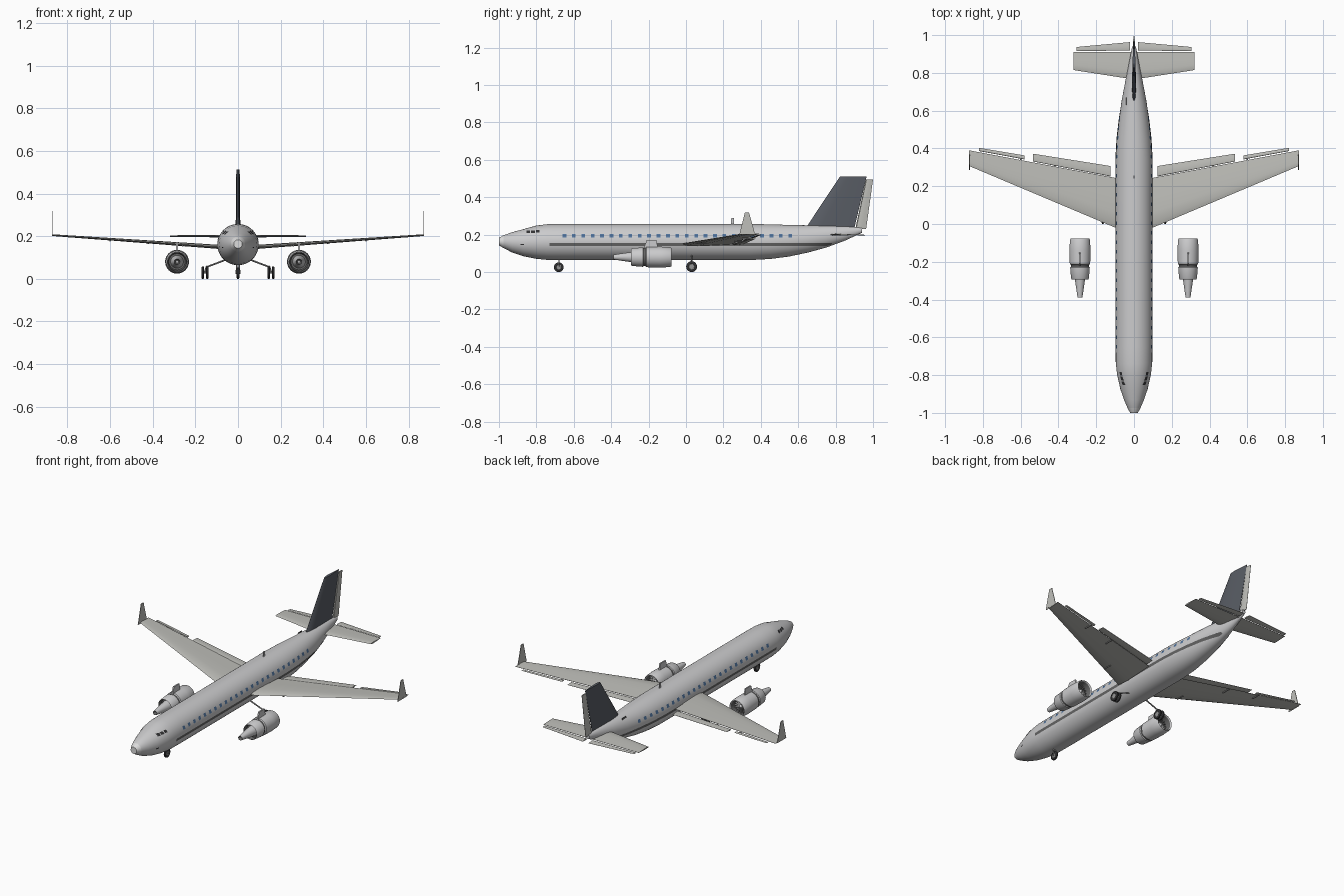
import bpy, bmesh, math
from mathutils import Vector, Matrix

if "Cube" in bpy.data.objects:
    bpy.data.objects.remove(bpy.data.objects["Cube"], do_unlink=True)


def material(name, r, g, b):
    m = bpy.data.materials.new(name)
    m.use_nodes = True
    m.diffuse_color = (r, g, b, 1)
    m.node_tree.nodes["Principled BSDF"].inputs["Base Color"].default_value = (r, g, b, 1)
    return m


BODY = material("body light grey", 0.6, 0.6, 0.61)
WING = material("wing warm grey", 0.52, 0.52, 0.49)
FIN = material("fin slate", 0.1, 0.11, 0.13)
NOSE = material("nose pale grey", 0.72, 0.72, 0.72)
GLASS = material("window blue", 0.08, 0.17, 0.33)
STRIPE = material("stripe dark grey", 0.13, 0.13, 0.13)
DARK = material("tyre black", 0.03, 0.03, 0.032)
METAL = material("metal grey", 0.3, 0.3, 0.3)


def finish(name, bm, *mats, angle=35, fix=True):
    if fix:
        bmesh.ops.recalc_face_normals(bm, faces=bm.faces)
    me = bpy.data.meshes.new(name)
    bm.to_mesh(me)
    bm.free()
    for m in mats:
        me.materials.append(m)
    ob = bpy.data.objects.new(name, me)
    bpy.context.collection.objects.link(ob)
    bpy.ops.object.select_all(action='DESELECT')
    ob.select_set(True)
    bpy.context.view_layer.objects.active = ob
    bpy.ops.object.shade_smooth_by_angle(angle=math.radians(angle))
    return ob


def loft(bm, rings, cap=True):
    """Skin closed rings of equal length; returns side faces ring by ring."""
    vs = [[bm.verts.new(p) for p in ring] for ring in rings]
    n = len(vs[0])
    bands = [[bm.faces.new((a[i], a[(i + 1) % n], b[(i + 1) % n], b[i])) for i in range(n)]
             for a, b in zip(vs, vs[1:])]
    if cap:
        bands.append([bm.faces.new(vs[0]), bm.faces.new(vs[-1])])
    return bands


# Fuselage stations: y, half width, bottom z, top z
STATIONS = [(-1.0, .02, .143, .183), (-.975, .034, .128, .197), (-.93, .053, .105, .213),
            (-.87, .073, .085, .229), (-.8, .089, .071, .249), (-.74, .096, .065, .256),
            (-.65, .097, .064, .257), (.34, .097, .064, .257), (.45, .091, .07, .255),
            (.55, .08, .083, .252), (.65, .066, .104, .25), (.75, .047, .131, .248),
            (.85, .027, .168, .244), (.94, .01, .21, .238)]


def station(y):
    for a, b in zip(STATIONS, STATIONS[1:]):
        if y <= b[0]:
            t = (y - a[0]) / (b[0] - a[0])
            return [p + (q - p) * t for p, q in zip(a, b)]
    return STATIONS[-1]


def skin(side, y, z, lift=.002):
    """Point just outside the fuselage side at a given y and z."""
    _, w, lo, hi = station(y)
    h = (hi - lo) / 2
    s = max(-.9, min(.95, (z - lo - h) / h))
    return Vector((side * (w * math.sqrt(1 - s * s) + lift), y, lo + h + s * h))


bm = bmesh.new()
rings = []
for y, w, lo, hi in STATIONS:
    rings.append([(w * math.cos(k * math.tau / 48), y,
                   (lo + hi) / 2 + (hi - lo) / 2 * math.sin(k * math.tau / 48)) for k in range(48)])
loft(bm, rings)
for f in bm.faces:
    if f.calc_center_median().y < -.975:
        f.material_index = 1
finish("fuselage", bm, BODY, NOSE)


def patch(bm, side, y0, y1, z0, z1, steps=1):
    """Thin painted panel that follows the fuselage skin."""
    rows = []
    for i in range(steps + 1):
        y = y0 + (y1 - y0) * i / steps
        rows.append([bm.verts.new(skin(side, y, z)) for z in (z0, z1)])
    for a, b in zip(rows, rows[1:]):
        quad = (a[0], b[0], b[1], a[1])
        bm.faces.new(quad if side > 0 else quad[::-1])


# Cabin windows, cockpit panes and side stripes
cabin, cockpit, stripe = bmesh.new(), bmesh.new(), bmesh.new()
for s in (-1, 1):
    for i in range(25):
        y = -.65 + i * .0503
        patch(cabin, s, y - .01, y + .01, .184, .203)
    for i in range(3):
        y = -.853 + i * .025
        patch(cockpit, s, y, y + .02, .208 + i * .002, .221 + i * .002)
    patch(cockpit, s, -.885, -.865, .144, .15)
    patch(stripe, s, -.73, .78, .14, .156, 60)
finish("cabin_windows", cabin, GLASS, fix=False)
finish("cockpit_windows", cockpit, DARK, fix=False)
finish("side_stripes", stripe, STRIPE, fix=False)


# Chord fraction and thickness fraction round an airfoil
AIRFOIL = [(0, 0), (.08, .35), (.3, .5), (.65, .3), (1, .05), (1, -.05), (.65, -.3), (.3, -.5), (.08, -.35)]


def foil(name, mat, root, tip, upright=False):
    """Blade between two sections given as span, leading y, trailing y, height, thickness."""
    rings = []
    for span, y0, y1, z, t in (root, tip):
        ring = []
        for c, k in AIRFOIL:
            y = y0 + (y1 - y0) * c
            ring.append((z + k * t, y, span) if upright else (span, y, z + k * t))
        rings.append(ring)
    bm = bmesh.new()
    loft(bm, rings)
    return finish(name, bm, mat, angle=30)


def lathe(name, center, profile, mats, dark=(), sides=32, axis='Y'):
    """Spin a profile of (distance along axis, radius) points."""
    bm = bmesh.new()
    rings = []
    for d, r in profile:
        ring = []
        for k in range(sides):
            u, v = r * math.cos(k * math.tau / sides), r * math.sin(k * math.tau / sides)
            offset = (u, d, v) if axis == 'Y' else (d, u, v)
            ring.append(Vector(center) + Vector(offset))
        rings.append(ring)
    bands = loft(bm, rings)
    for i in dark:
        for f in bands[i]:
            f.material_index = 1
    return finish(name, bm, *mats)


def rod(name, a, b, radius, mat):
    a, b = Vector(a), Vector(b)
    bm = bmesh.new()
    turn = (b - a).to_track_quat('Z', 'Y').to_matrix().to_4x4()
    bmesh.ops.create_cone(bm, cap_ends=True, segments=10, radius1=radius, radius2=radius,
                          depth=(b - a).length, matrix=Matrix.Translation((a + b) / 2) @ turn)
    return finish(name, bm, mat)


def plate(name, mat, x, outline, thick):
    """Upright plate with a (y, z) outline."""
    bm = bmesh.new()
    loft(bm, [[(x + d, y, z) for y, z in outline] for d in (-thick / 2, thick / 2)])
    return finish(name, bm, mat)


def wheel(name, x, y, z, r, w):
    lathe(name, (x, y, z), [(-w * .4, r * .5), (-w * .5, r * .55), (-w * .5, r * .85), (-w * .3, r),
                            (w * .3, r), (w * .5, r * .85), (w * .5, r * .55), (w * .4, r * .5)],
          (DARK, METAL), (0, 6, 7), 20, 'X')


# Fin and rudder
foil("tail_fin", FIN, (.235, .64, .90, 0, .022), (.512, .824, .966, 0, .016), True)
foil("rudder", WING, (.23, .905, .963, 0, .012), (.495, .962, 1.0, 0, .01), True)

NACELLE = [(-.37, .006), (-.388, .013), (-.30, .026), (-.27, .03), (-.27, .038), (-.293, .044),
           (-.288, .047), (-.23, .052), (-.226, .048), (-.216, .048), (-.212, .054), (-.14, .056),
           (-.085, .053), (-.077, .049), (-.085, .045), (-.125, .042), (-.125, .015), (-.1, .002)]

for s, label in ((-1, "right"), (1, "left")):
    # Wing with its control surfaces and winglet
    foil(label + "_wing", WING, (s * .05, -.04, .235, .147, .02), (s * .873, .307, .39, .205, .008))
    foil(label + "_flap", WING, (s * .125, .252, .307, .149, .009), (s * .534, .331, .372, .178, .007))
    foil(label + "_aileron", WING, (s * .58, .342, .363, .182, .006), (s * .82, .386, .403, .199, .005))
    plate(label + "_winglet", WING, s * .871, [(.285, .2), (.37, .2), (.337, .318), (.315, .318)], .003)
    for x, y in ((.26, .06), (.42, .26), (.6, .3)):
        z = .147 + (x - .05) * .07
        rod(label + "_wing_fairing", (s * x, y, z - .007), (s * x, y + .05, z - .007), .004, METAL)

    # Tailplane and elevator
    foil(label + "_tailplane", WING, (0, .765, .912, .2, .012), (s * .32, .815, .91, .2, .008))
    foil(label + "_elevator", WING, (s * .02, .919, .963, .198, .007), (s * .305, .915, .937, .199, .005))

    # Engine with recessed exhaust ring, fan and pylon
    ex, ez = s * .286, .08
    lathe(label + "_engine", (ex, 0, ez), NACELLE, (BODY, STRIPE), (0, 3, 4, 8, 14, 15))
    plate(label + "_pylon", BODY, ex, [(-.225, .128), (-.15, .128), (-.158, .172), (-.21, .172)], .008)
    fan = bmesh.new()
    for k in range(16):
        blade = bmesh.ops.create_cube(fan, size=1)["verts"]
        turn = Matrix.Rotation(k * math.tau / 16, 4, 'Y')
        bmesh.ops.transform(fan, verts=blade, matrix=Matrix.Translation((ex, -.118, ez)) @ turn
                            @ Matrix.Translation((0, 0, .026)) @ Matrix.Rotation(.6, 4, 'Z')
                            @ Matrix.Diagonal((.006, .002, .032, 1)))
    finish(label + "_fan_blades", fan, METAL)

    # Main landing gear
    for x in (.144, .165):
        wheel(label + "_main_wheel", s * x, .03, .029, .029, .013)
    rod(label + "_main_axle", (s * .14, .03, .029), (s * .169, .03, .029), .005, METAL)
    rod(label + "_main_leg", (s * .155, .03, .03), (s * .145, .03, .06), .005, METAL)
    rod(label + "_main_strut", (s * .148, .03, .055), (s * .05, .03, .092), .004, METAL)

# Nose landing gear
wheel("nose_wheel", 0, -.68, .026, .026, .013)
for x in (-.009, .009):
    rod("nose_fork", (x, -.68, .026), (x * .5, -.68, .075), .003, METAL)
rod("nose_axle", (-.011, -.68, .026), (.011, -.68, .026), .004, METAL)

# Roof aerials
plate("roof_aerial", BODY, 0, [(.24, .252), (.258, .252), (.256, .288), (.242, .288)], .003)
plate("rear_aerial", STRIPE, -.04, [(.63, .235), (.67, .23), (.67, .243), (.635, .243)], .003)
